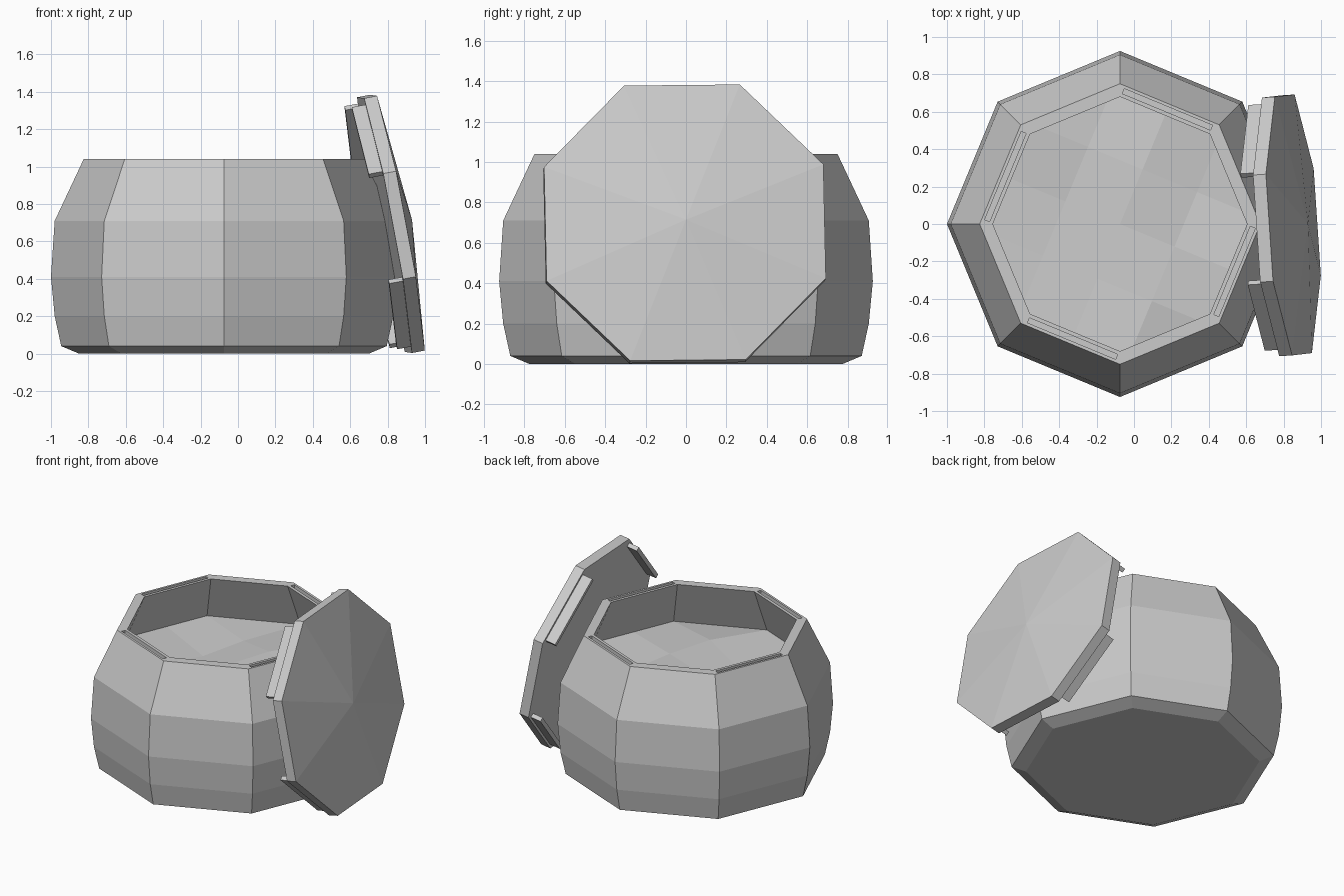
import bpy, bmesh, math
from mathutils import Matrix, Vector

if "Cube" in bpy.data.objects:
    bpy.data.objects.remove(bpy.data.objects["Cube"])

CX = -0.075            # pot axis
FILL_R, FILL_Z = 0.825, 0.705   # contents radius and level inside the flared wall
APO = math.cos(math.pi / 8)


def finish(name, bm, matrix=Matrix()):
    bmesh.ops.recalc_face_normals(bm, faces=bm.faces)
    me = bpy.data.meshes.new(name)
    bm.to_mesh(me)
    bm.free()
    ob = bpy.data.objects.new(name, me)
    ob.matrix_world = matrix
    bpy.context.collection.objects.link(ob)
    return ob


def lathe8(profile, start=0.0):
    """Closed eight-sided solid from (radius, z) points; radius 0 makes a tip."""
    bm = bmesh.new()
    rings = []
    for r, z in profile:
        if r == 0:
            rings.append([bm.verts.new((0, 0, z))] * 8)
        else:
            rings.append([bm.verts.new((r * math.cos(start + i * math.pi / 4),
                                        r * math.sin(start + i * math.pi / 4), z))
                          for i in range(8)])
    for a, b in zip(rings, rings[1:]):
        for i in range(8):
            j = (i + 1) % 8
            bm.faces.new(list(dict.fromkeys((a[i], a[j], b[j], b[i]))))
    for ring in (rings[0], rings[-1]):
        if ring[0] is not ring[1]:
            bm.faces.new(ring)
    return bm


def four_bars(bm, start, apothem, width, length, z0, z1):
    """Four bars along every second edge of the octagon."""
    for k in range(4):
        m = (Matrix.Rotation(start + k * math.pi / 2, 4, 'Z')
             @ Matrix.Translation((apothem, 0, (z0 + z1) / 2))
             @ Matrix.Diagonal((width, length, abs(z1 - z0), 1)))
        bmesh.ops.create_cube(bm, size=1, matrix=m)


# Pot body: the inner wall follows the outer one down to the contents
at_pot = Matrix.Translation((CX, 0, 0))
pot = finish("pot", lathe8([(0.775, 0), (0.87, 0.04), (0.905, 0.2), (0.925, 0.41),
                            (0.905, 0.71), (0.75, 1.04), (0.68, 1.04),
                            (FILL_R, FILL_Z), (FILL_R, FILL_Z - 0.06)]), at_pot)

# Slots in the rim that take the lid tabs
bm = bmesh.new()
four_bars(bm, math.radians(67.5), 0.663, 0.028, 0.51, 1.005, 1.10)
cutter = finish("slot_cutter", bm, at_pot)
cutter.hide_render = True
cutter.hide_viewport = True
cutter.display_type = 'WIRE'
mod = pot.modifiers.new("slots", 'BOOLEAN')
mod.operation = 'DIFFERENCE'
mod.object = cutter
mod.solver = 'EXACT'

# Uneven contents: grid lines run through the octagon corners, corners clipped
a = FILL_R * APO
lines = {0: 0.0, 1: FILL_R * math.sin(math.pi / 8), 2: a}
bm = bmesh.new()
bmesh.ops.create_grid(bm, x_segments=4, y_segments=4, size=a)
for v in bm.verts:
    i, j = round(v.co.x / a * 2), round(v.co.y / a * 2)
    v.co.x = math.copysign(lines[abs(i)], i)
    v.co.y = math.copysign(lines[abs(j)], j)
    if max(abs(i), abs(j)) < 2:
        v.co.z = 0.04 * math.sin(2.1 * i + 1.3 * j + 0.6)
for k in range(4):
    d = Vector((math.cos(math.pi / 4 + k * math.pi / 2),
                math.sin(math.pi / 4 + k * math.pi / 2), 0))
    bmesh.ops.bisect_plane(bm, geom=bm.verts[:] + bm.edges[:] + bm.faces[:],
                           plane_co=d * a, plane_no=d, clear_outer=True)
contents = finish("contents", bm, Matrix.Translation((CX, 0, FILL_Z))
                  @ Matrix.Rotation(math.radians(-22.5), 4, 'Z'))
if contents.data.polygons[0].normal.z < 0:
    contents.data.flip_normals()

# Lid leaning on the pot: local z is the outward normal, local y points up
n = Vector((1, 0.065, 0.189)).normalized()
u = Vector((-0.257, -0.03, 1.36))
u = (u - n * u.dot(n)).normalized()
x = u.cross(n)
lean = Matrix((x, u, n)).transposed().to_4x4()
lean.translation = (0.852, -0.005, 0.70)

finish("lid", lathe8([(0.75, -0.07), (0.75, 0), (0, 0.08)], math.pi / 8), lean)

# Tabs under the lid
bm = bmesh.new()
four_bars(bm, math.pi / 4, 0.661, 0.03, 0.51, -0.145, -0.068)
finish("lid_tabs", bm, lean)
